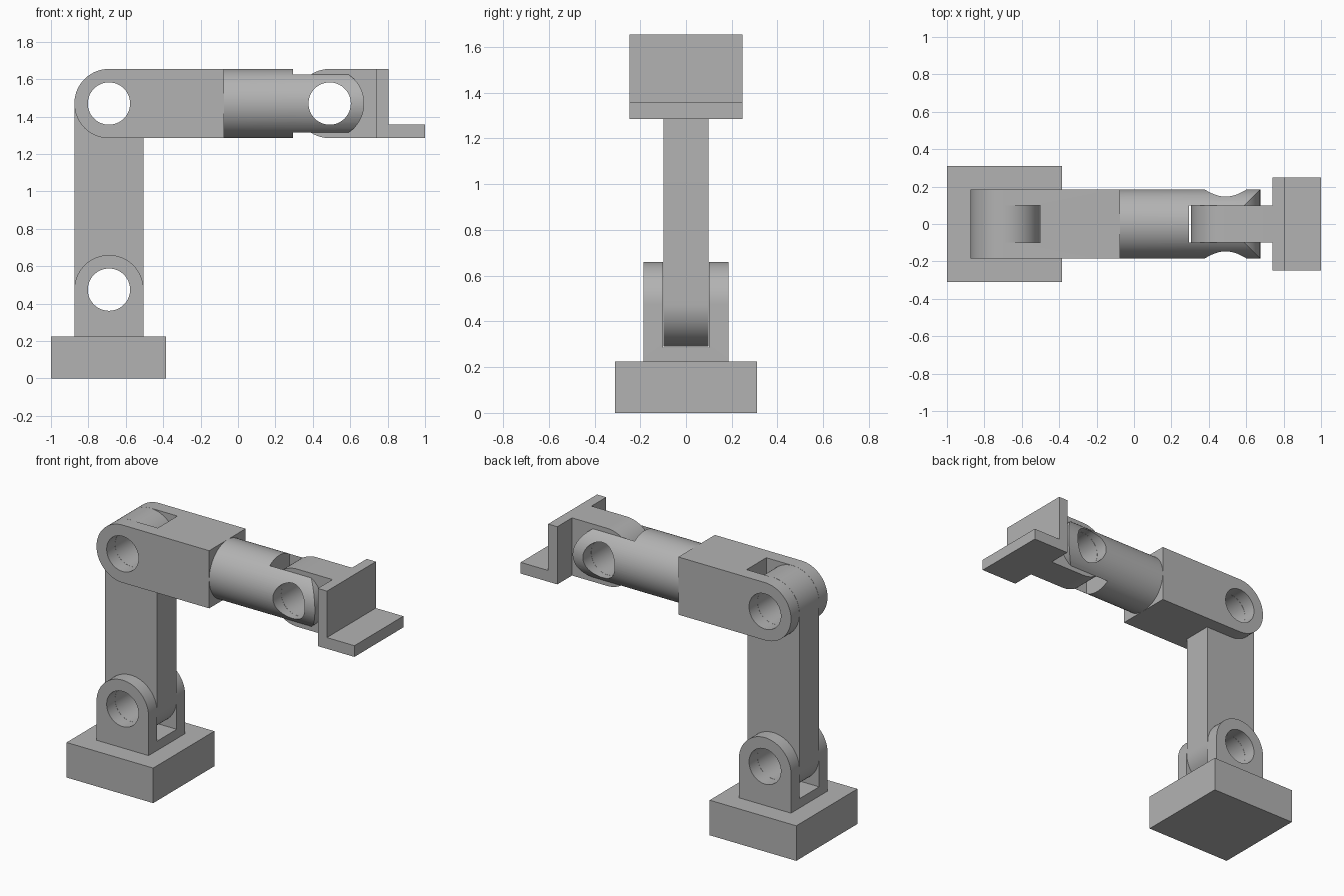
import bpy, bmesh, math
from mathutils import Matrix

if "Cube" in bpy.data.objects:
    bpy.data.objects.remove(bpy.data.objects["Cube"])

R, HOLE, SEG = 0.185, 0.113, 48          # joint radius, pin hole radius
X0, Z_LOW, Z_TOP, X_WRIST = -0.69, 0.475, 1.47, 0.49

grey = bpy.data.materials.new("machine grey")
grey.diffuse_color = (0.45, 0.45, 0.45, 1)
grey.use_nodes = True
grey.node_tree.nodes["Principled BSDF"].inputs["Base Color"].default_value = grey.diffuse_color


def finish(name, bm):
    bmesh.ops.recalc_face_normals(bm, faces=bm.faces)
    me = bpy.data.meshes.new(name)
    bm.to_mesh(me)
    bm.free()
    ob = bpy.data.objects.new(name, me)
    bpy.context.collection.objects.link(ob)
    me.materials.append(grey)
    return ob


def arc(cx, cz, start, end, r=R):
    """Points of an arc in the xz plane, angles in degrees."""
    return [(cx + r * math.cos(math.radians(start + (end - start) * i / SEG)),
             cz + r * math.sin(math.radians(start + (end - start) * i / SEG)))
            for i in range(SEG + 1)]


def extrude(name, points, half):
    """Extrude an xz profile symmetrically along y."""
    bm = bmesh.new()
    face = bm.faces.new([bm.verts.new((x, -half, z)) for x, z in points])
    new = bmesh.ops.extrude_face_region(bm, geom=[face])["geom"]
    bmesh.ops.translate(bm, vec=(0, 2 * half, 0),
                        verts=[v for v in new if isinstance(v, bmesh.types.BMVert)])
    return finish(name, bm)


def box(name, x0, x1, half, z0, z1):
    return extrude(name, [(x0, z0), (x1, z0), (x1, z1), (x0, z1)], half)


def cylinder(name, axis, centre, r, length):
    bm = bmesh.new()
    rot = Matrix.Rotation(math.pi / 2, 4, "X" if axis == "Y" else "Y")
    bmesh.ops.create_cone(bm, cap_ends=True, segments=2 * SEG, radius1=r, radius2=r,
                          depth=length, matrix=Matrix.Translation(centre) @ rot)
    return finish(name, bm)


def boolean(ob, tool, operation="DIFFERENCE"):
    tool.hide_render = True
    mod = ob.modifiers.new("cut", "BOOLEAN")
    mod.object, mod.operation, mod.solver = tool, operation, "EXACT"
    bpy.context.view_layer.objects.active = ob
    bpy.ops.object.modifier_apply(modifier=mod.name)
    bpy.data.objects.remove(tool)


def drill(ob, x, z):
    boolean(ob, cylinder("drill", "Y", (x, 0, z), HOLE, 1))


# base block
box("base", -1, -0.385, 0.31, 0, 0.225)

# base clevis with slot for the lower arm
clevis = extrude("base_clevis", [(X0 - R, 0.225), (X0 + R, 0.225)] + arc(X0, Z_LOW, 0, 180), R)
boolean(clevis, box("slot", -1.2, 0, 0.1, 0.285, 1))
drill(clevis, X0, Z_LOW)

# lower arm, rounded at both joints
lower = extrude("lower_arm", arc(X0, Z_LOW, 180, 360) + arc(X0, Z_TOP, 0, 180), 0.099)
drill(lower, X0, Z_LOW)
drill(lower, X0, Z_TOP)

# upper arm block, slotted at the elbow
upper = extrude("upper_arm", arc(X0, Z_TOP, 90, 270) + [(-0.075, Z_TOP - R), (-0.075, Z_TOP + R)], R)
boolean(upper, box("slot", -1.2, -0.5, 0.1, 1, 2))
drill(upper, X0, Z_TOP)

# round forearm with a rounded, slotted fork end
forearm = cylinder("forearm", "X", (0.35, 0, Z_TOP), R, 0.85)
boolean(forearm, extrude("end_shape", [(-0.075, Z_TOP - 0.3), (X_WRIST, Z_TOP - 0.3)]
                         + arc(X_WRIST, Z_TOP, -90, 90)
                         + [(X_WRIST, Z_TOP + 0.3), (-0.075, Z_TOP + 0.3)], 0.4), "INTERSECT")
boolean(forearm, box("slot", 0.295, 1.2, 0.1, 1, 2))
drill(forearm, X_WRIST, Z_TOP)

# wrist tongue and L-shaped gripper plate
tongue = extrude("wrist_tongue", arc(X_WRIST, Z_TOP, 90, 270)
                 + [(0.74, Z_TOP - R), (0.74, Z_TOP + R)], 0.099)
drill(tongue, X_WRIST, Z_TOP)
extrude("gripper_plate", [(0.74, 1.285), (1, 1.285), (1, 1.357), (0.805, 1.357),
                          (0.805, 1.655), (0.74, 1.655)], 0.248)

# smooth curves, keep hard edges
for ob in bpy.context.collection.objects:
    ob.select_set(True)
    bpy.context.view_layer.objects.active = ob
bpy.ops.object.shade_smooth_by_angle(angle=math.radians(30))
